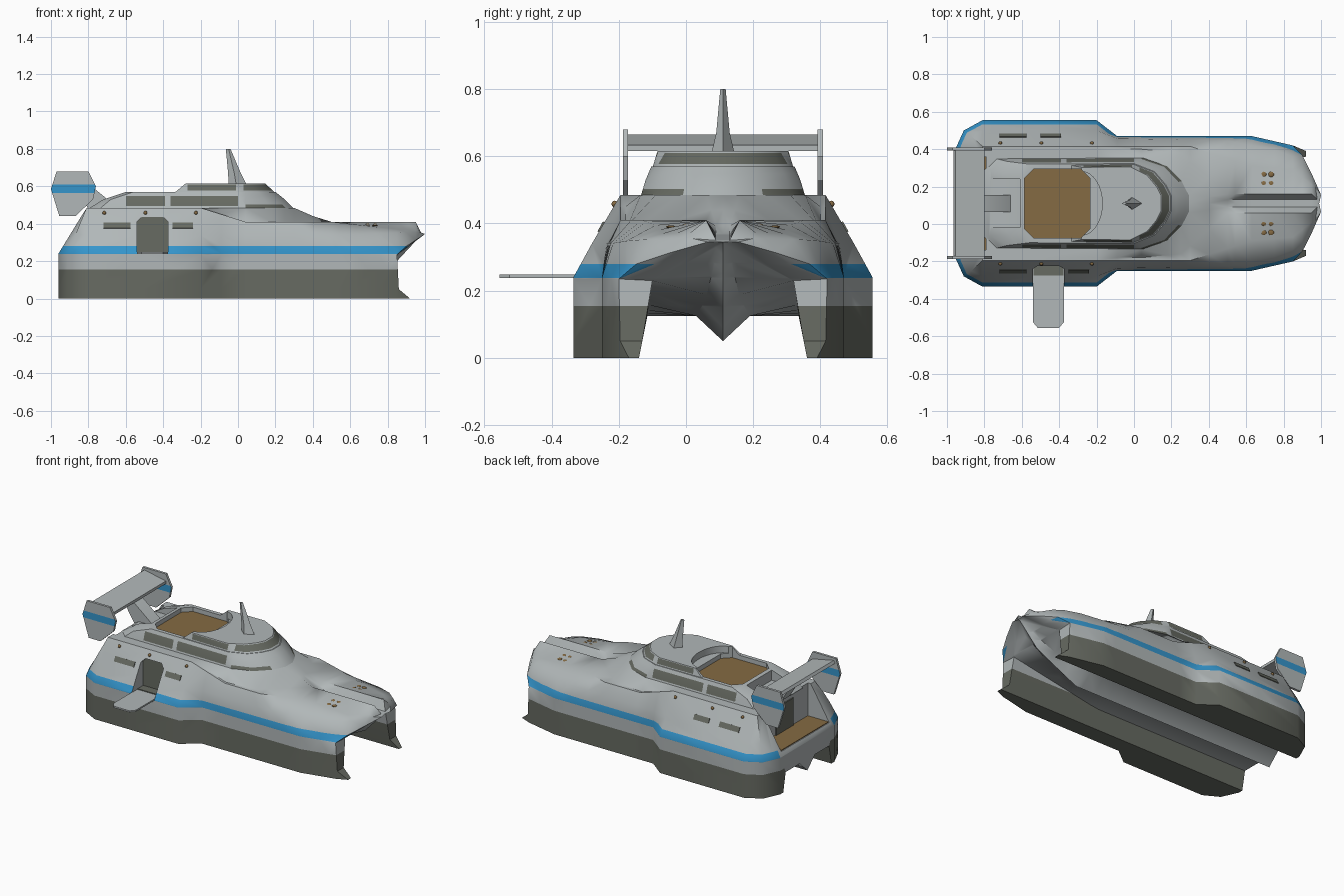
import bpy, bmesh
from mathutils import Matrix, Vector

if "Cube" in bpy.data.objects:
    bpy.data.objects.remove(bpy.data.objects["Cube"])

CY = 0.11  # the vessel's centreline
parts = []


def material(name, colour):
    m = bpy.data.materials.new(name)
    m.use_nodes = True
    rgba = (*colour, 1)
    m.diffuse_color = rgba
    m.node_tree.nodes["Principled BSDF"].inputs["Base Color"].default_value = rgba
    return m


grey = material("light grey", (.44, .475, .48))
dark = material("dark grey", (.135, .145, .122))
blue = material("stripe blue", (.035, .3, .6))
brown = material("deck brown", (.235, .145, .056))


def finish(name, bm, *mats):
    bmesh.ops.recalc_face_normals(bm, faces=bm.faces)
    mesh = bpy.data.meshes.new(name)
    bm.to_mesh(mesh)
    bm.free()
    for m in mats:
        mesh.materials.append(m)
    ob = bpy.data.objects.new(name, mesh)
    ob.location.y = CY
    bpy.context.collection.objects.link(ob)
    parts.append(ob)
    return ob


def loft(name, rings, *mats):
    bm = bmesh.new()
    vs = [[bm.verts.new(p) for p in ring] for ring in rings]
    for a, b in zip(vs, vs[1:]):
        for i in range(len(a)):
            bm.faces.new((a[i], a[i - 1], b[i - 1], b[i]))
    bm.faces.new(vs[0])
    bm.faces.new(vs[-1])
    return finish(name, bm, *mats)


def chamfered(x0, x1, y0, y1, c):
    return [(x0 + c, y0), (x1 - c, y0), (x1, y0 + c), (x1, y1 - c),
            (x1 - c, y1), (x0 + c, y1), (x0, y1 - c), (x0, y0 + c)]


def slab(name, outline, z0, z1, *mats):
    return loft(name, [[(x, y, z) for x, y in outline] for z in (z0, z1)], *mats)


def side_slab(name, outline, y0, y1, *mats):
    return loft(name, [[(x, y, z) for x, z in outline] for y in (y0, y1)], *mats)


def rect(x0, x1, y0, y1):
    return [(x0, y0), (x1, y0), (x1, y1), (x0, y1)]


def apply(ob, mod):
    bpy.context.view_layer.objects.active = ob
    bpy.ops.object.modifier_apply(modifier=mod.name)


def cut(cutter, *targets):
    for ob in targets:
        mod = ob.modifiers.new("cut", 'BOOLEAN')
        mod.operation, mod.solver, mod.object = 'DIFFERENCE', 'EXACT', cutter
        apply(ob, mod)
    parts.remove(cutter)
    bpy.data.objects.remove(cutter)


def paint(ob, xs, zs, rule):
    """Slice along x and z planes, then pick each face's material by rule."""
    bm = bmesh.new()
    bm.from_mesh(ob.data)
    for axis, values in ((0, xs), (2, zs)):
        for v in values:
            co, no = Vector(), Vector()
            co[axis], no[axis] = v, 1
            geom = bm.verts[:] + bm.edges[:] + bm.faces[:]
            bmesh.ops.bisect_plane(bm, geom=geom, dist=1e-5, plane_co=co, plane_no=no)
    bm.normal_update()
    for f in bm.faces:
        f.material_index = rule(f.calc_center_median(), f.normal)
    bm.to_mesh(ob.data)
    bm.free()


def at(table, x):
    for (x0, v0), (x1, v1) in zip(table, table[1:]):
        if x <= x1:
            return v0 + (v1 - v0) * max(0, (x - x0) / (x1 - x0))
    return table[-1][1]


# Hull: lengthwise rails, each with its x limits, half-width table and height table
aft_beam = [(-.96, .28), (-.91, .39), (-.81, .445), (-.2, .445), (-.09, .36), (.63, .36)]
flare = aft_beam + [(.82, .315), (.91, .25), (1, .045)]
float_side = aft_beam + [(.85, .31), (.92, .28)]
crown = [(.3, .485), (.47, .41), (.54, .37), (.98, .35)]
deck_line = [(-.2, .485), (.04, .41)]
rails = [
    (-.81, .98, [(0, 0)], crown),
    (-.81, .98, [(.05, .245), (.18, .2), (.26, .12), (.3, .05), (.5, .02)], crown),
    (-.81, .95, [(.04, .29), (.25, .27), (.5, .05)], deck_line),
    (-.81, .95, [(.3, .305), (.63, .2), (.85, .18), (.95, .1)],
     deck_line + [(.5, .41), (.85, .37)]),
    (-.87, .97, [(-.87, .36), (-.81, .39), (-.2, .39), (-.09, .347), (.5, .335),
                 (.82, .275), (.91, .2), (.97, .09)], [(.5, .34), (.97, .355)]),
    (-.96, 1, flare, [(.8, .24), (.9, .28), (1, .345)]),
    (-.96, .85, float_side, [(0, .235)]),
    (-.96, .86, float_side, [(0, .05)]),
    (-.96, .92, float_side, [(0, 0)]),
    (-.96, .92, [(0, .25)], [(0, 0)]),
    (-.96, .86, [(0, .24)], [(0, .05)]),
    (-.96, .85, [(.2, .225), (.85, .21)], [(.2, .125), (.85, .23)]),
    (-.96, .97, [(.5, .08), (.97, .02)], [(.5, .125), (.8, .2), (.97, .345)]),
    (-.96, .98, [(0, 0)], [(.55, .05), (.85, .2), (.98, .34)]),
]
stations = [-.96, -.91, -.81, -.5, -.2, -.09, .04, .18, .25, .3, .4, .5, .54,
            .63, .75, .85, .9, .95, 1]
bm = bmesh.new()
grid = []
for s in stations:
    row = []
    for lo, hi, width, height in rails:
        x = min(max(s, lo), hi)
        row.append(bm.verts.new((x, at(width, x), at(height, x))))
    grid.append(row)
for a, b in zip(grid, grid[1:]):
    for i in range(len(rails) - 1):
        bm.faces.new((a[i], a[i + 1], b[i + 1], b[i]))
for row, middle in ((grid[0], (-.96, 0, .24)), (grid[-1], (.99, 0, .345))):
    m = bm.verts.new(middle)
    bm.faces.new(row[:6] + [m])
    bm.faces.new((m, row[5], row[12], row[13]))
    bm.faces.new((row[5], row[6], row[11], row[12]))
    bm.faces.new(row[6:12])
bmesh.ops.remove_doubles(bm, verts=bm.verts, dist=1e-4)
bmesh.ops.triangulate(bm, faces=bm.faces)
hull = finish("hull", bm, grey, dark, blue)
mirror = hull.modifiers.new("mirror", 'MIRROR')
mirror.use_axis = (False, True, False)
apply(hull, mirror)

# Stern platform and side doorway
cut(slab("stern_cut", rect(-1.1, -.79, -.25, .25), .265, .7), hull)
doorway = [(-.54, .245), (-.375, .245), (-.375, .41), (-.4, .435), (-.515, .435), (-.54, .41)]
cut(side_slab("door_cut", doorway, -.6, -.32), hull)
slab("stern_floor", rect(-.94, -.79, -.248, .248), .262, .27, brown)
side_slab("side_door", doorway, -.327, -.319, dark)
slab("door_sill", rect(-.538, -.377, -.385, -.325), .243, .25, dark)
slab("stern_door", rect(-.797, -.789, -.09, .09), .27, .45, dark)
slab("boarding_ramp", [(-.54, -.44), (-.54, -.635), (-.515, -.665), (-.4, -.665),
                       (-.375, -.635), (-.375, -.44)], .238, .248, grey)


def hull_colour(c, n):
    if abs(c.y) < .2:
        return 0
    if c.z < .155:
        return 1
    outward = n.y * c.y > .01 or (n.x < -.3 and abs(c.y) > .25)
    return 2 if .238 < c.z < .28 and outward else 0


paint(hull, [], [.155, .238, .28], hull_colour)


# Cabin tiers
def ring(half, z):
    return [(x, y, z) for x, y in half] + [(x, -y, z) for x, y in reversed(half)]


lower = loft("lower_cabin", [
    ring([(-.8, .18), (-.74, .24), (.05, .245), (.18, .2), (.26, .12), (.3, .04)], .48),
    ring([(-.72, .17), (-.68, .225), (.02, .23), (.14, .19), (.21, .11), (.25, .04)], .53),
    ring([(-.6, .16), (-.56, .21), (0, .213), (.11, .17), (.17, .1), (.2, .04)], .57)], grey, dark)
upper = loft("upper_cabin", [
    ring([(-.34, .205), (0, .21), (.11, .17), (.17, .1), (.2, .04)], .565),
    ring([(-.28, .193), (-.02, .195), (.07, .15), (.12, .09), (.145, .04)], .615)], grey, dark)
well = chamfered(-.585, -.235, -.185, .185, .05)
cut(slab("well_cut", well, .535, .7), lower, upper)
cut(slab("aft_step_cut", rect(-.9, -.61, -.13, .13), .5, .7), lower)
bm = bmesh.new()
bmesh.ops.create_cone(bm, cap_ends=True, segments=32, radius1=.17, radius2=.17, depth=.2,
                      matrix=Matrix.Translation((-.28, 0, .671)) @ Matrix.Diagonal((.65, 1, 1, 1)))
cut(finish("windscreen_cut", bm), upper)
slab("upper_deck_floor", well, .533, .541, brown)


def add_windows(ob, min_y, panes):
    """Darken outward side faces inside each (x0, x1, z0, z1) pane."""
    def rule(c, n):
        outer = .05 < n.z < .97 and (n.y * c.y > 0 or n.x > .2)
        inside = any(a < c.x < b and d < c.z < e for a, b, d, e in panes)
        return int(outer and inside and abs(c.y) >= min_y)
    paint(ob, [x for p in panes for x in p[:2]], [z for p in panes for z in p[2:]], rule)


add_windows(lower, .11, [(-.6, -.39, .495, .548), (-.36, 0, .495, .548), (.04, .3, .48, .503)])
add_windows(upper, 0, [(-.27, -.01, .577, .61), (.03, .3, .577, .61)])

# Mast fin
loft("mast", [[(a, 0, z), (m, w, z), (b, 0, z), (m, -w, z)]
              for a, b, m, w, z in ((-.05, .045, -.01, .034, .61), (-.053, .015, -.02, .02, .67),
                                    (-.065, -.04, -.05, .008, .8))], grey)

# Rear wing with end plates and strut
side_slab("rear_wing", [(-.965, .648), (-.955, .665), (-.8, .633), (-.8, .615)], -.285, .285, grey)
side_slab("wing_strut", [(-.8, .48), (-.66, .5), (-.82, .63), (-.9, .64)], -.045, .045, grey)
fin = [(-.97, .68), (-.8, .68), (-.76, .6), (-.775, .53), (-.87, .44), (-.955, .44), (-1, .585)]
for side, tag in ((1, "left"), (-1, "right")):
    plate = side_slab("wing_end_plate_" + tag, fin, side * .282, side * .298, grey, blue)
    paint(plate, [], [.565, .61], lambda c, n: int(.565 < c.z < .61 and abs(n.y) > .5))

    # Hull windows lying on the sloped side
    for x0, x1 in ((-.72, -.575), (-.5, -.39) if side > 0 else (-.35, -.24)):
        pane = slab("hull_window_" + tag, rect(x0, x1, -.003, .003), -.017, .017, dark)
        pane.location = (0, CY + side * .3625, .39)
        pane.rotation_euler.x = side * .504

    # Side lamps and flush foredeck fittings
    bm = bmesh.new()
    spots = [(x, side * .322, .458, .01, 1) for x in (-.715, -.495, -.225)]
    spots += [(.713 + dx, side * (.13 + dy), .393 - dy * .12, .015, .3)
              for dx in (-.02, .02) for dy in (-.025, .025)]
    for x, y, z, r, flat in spots:
        bmesh.ops.create_icosphere(
            bm, subdivisions=2, radius=r,
            matrix=Matrix.Translation((x, y, z)) @ Matrix.Diagonal((1, 1, flat, 1)))
    finish("lamps_" + tag, bm, brown)

# Smooth gentle curves, keep hard edges; the hull takes a wider angle
parts.remove(hull)
for group, angle in ((parts, .6), ([hull], .78)):
    bpy.ops.object.select_all(action='DESELECT')
    for ob in group:
        ob.select_set(True)
    bpy.context.view_layer.objects.active = group[0]
    bpy.ops.object.shade_smooth_by_angle(angle=angle)
